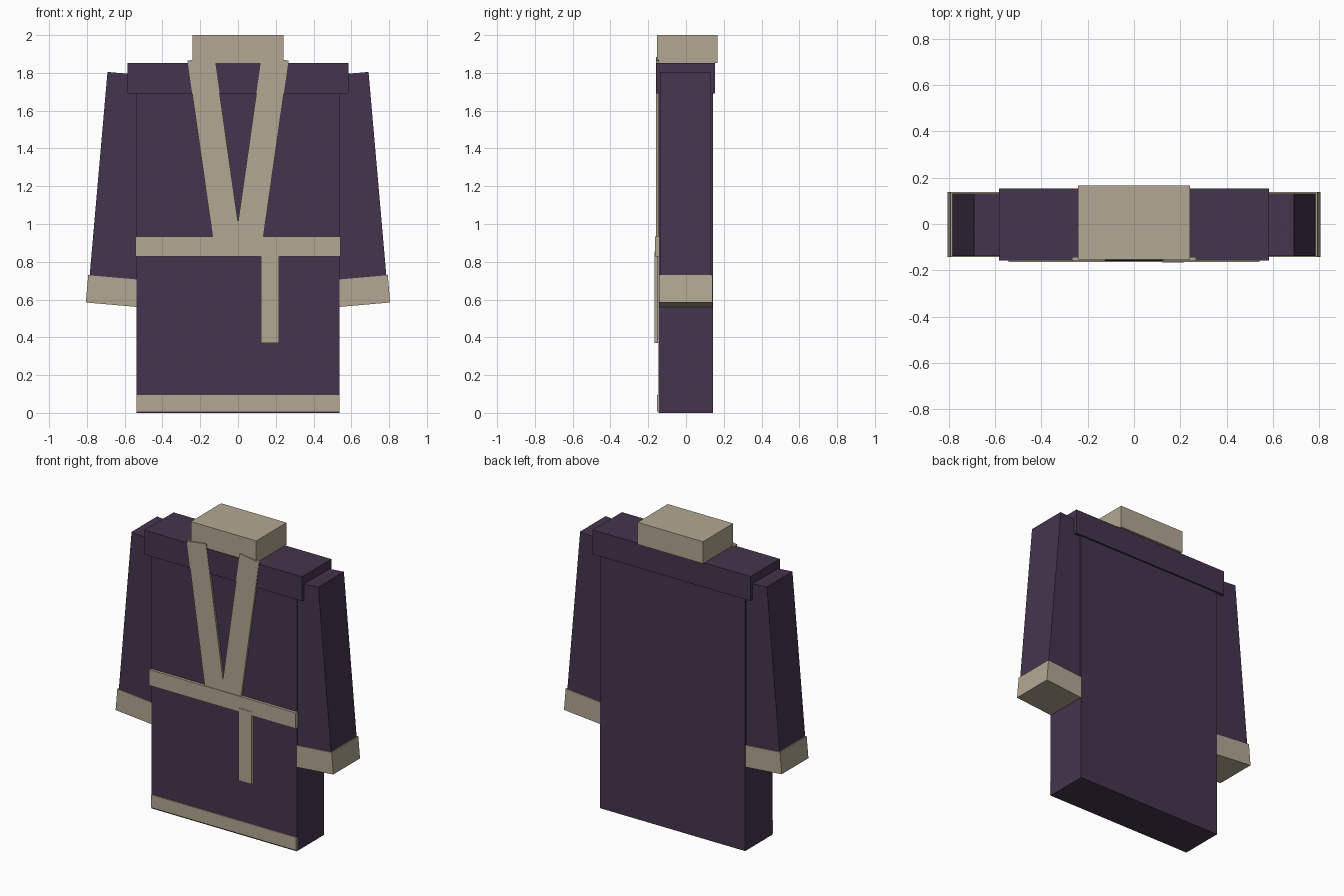
import bpy, bmesh
from math import radians
from mathutils import Matrix, Vector

if "Cube" in bpy.data.objects:
    bpy.data.objects.remove(bpy.data.objects["Cube"])


def material(name, rgb):
    m = bpy.data.materials.new(name)
    m.diffuse_color = (*rgb, 1)
    m.use_nodes = True
    m.node_tree.nodes["Principled BSDF"].inputs["Base Color"].default_value = m.diffuse_color
    return m


PURPLE = material("purple_cloth", (0.06, 0.035, 0.075))
TAN = material("tan_trim", (0.45, 0.39, 0.29))


def box(name, mat, x, y, z, tilt=0, pivot=(0, 0), mirror=False):
    """Box from (min, max) ranges, tilted about y, then moved to an x/z pivot."""
    bm = bmesh.new()
    bmesh.ops.create_cube(bm, size=1)
    size = Vector((x[1] - x[0], y[1] - y[0], z[1] - z[0]))
    centre = Vector((sum(x), sum(y), sum(z))) / 2
    bm.transform(Matrix.Translation((pivot[0], 0, pivot[1]))
                 @ Matrix.Rotation(radians(tilt), 4, 'Y')
                 @ Matrix.Translation(centre) @ Matrix.Diagonal((*size, 1)))
    me = bpy.data.meshes.new(name)
    bm.to_mesh(me)
    bm.free()
    me.materials.append(mat)
    ob = bpy.data.objects.new(name, me)
    bpy.context.collection.objects.link(ob)
    if mirror:
        ob.modifiers.new("mirror", 'MIRROR')
    return ob


# Robe body, shoulder yoke and neck collar
box("robe_body", PURPLE, (-0.537, 0.537), (-0.146, 0.142), (0, 1.75))
box("shoulder_yoke", PURPLE, (-0.584, 0.584), (-0.157, 0.153), (1.69, 1.853))
box("neck_collar", TAN, (-0.242, 0.242), (-0.153, 0.167), (1.853, 2.0))

# Sleeves and cuffs, hung from their outer top corner
box("sleeves", PURPLE, (-0.29, 0), (-0.138, 0.132), (-1.17, 0),
    tilt=-5, pivot=(0.691, 1.805), mirror=True)
box("cuffs", TAN, (-0.31, 0), (-0.143, 0.139), (-0.145, 0),
    tilt=-5, pivot=(0.793, 0.729), mirror=True)

# Crossing lapels, hung from the middle of their top edge
box("lapels", TAN, (-0.072, 0.072), (-0.160, -0.142), (-1.0, 0),
    tilt=8.1, pivot=(0.196, 1.875), mirror=True)

# Belt with hanging tail, and hem band
box("belt", TAN, (-0.542, 0.542), (-0.164, -0.142), (0.828, 0.934))
box("belt_tail", TAN, (0.122, 0.216), (-0.167, -0.147), (0.37, 0.855))
box("hem_band", TAN, (-0.538, 0.538), (-0.153, -0.142), (0.008, 0.095))
